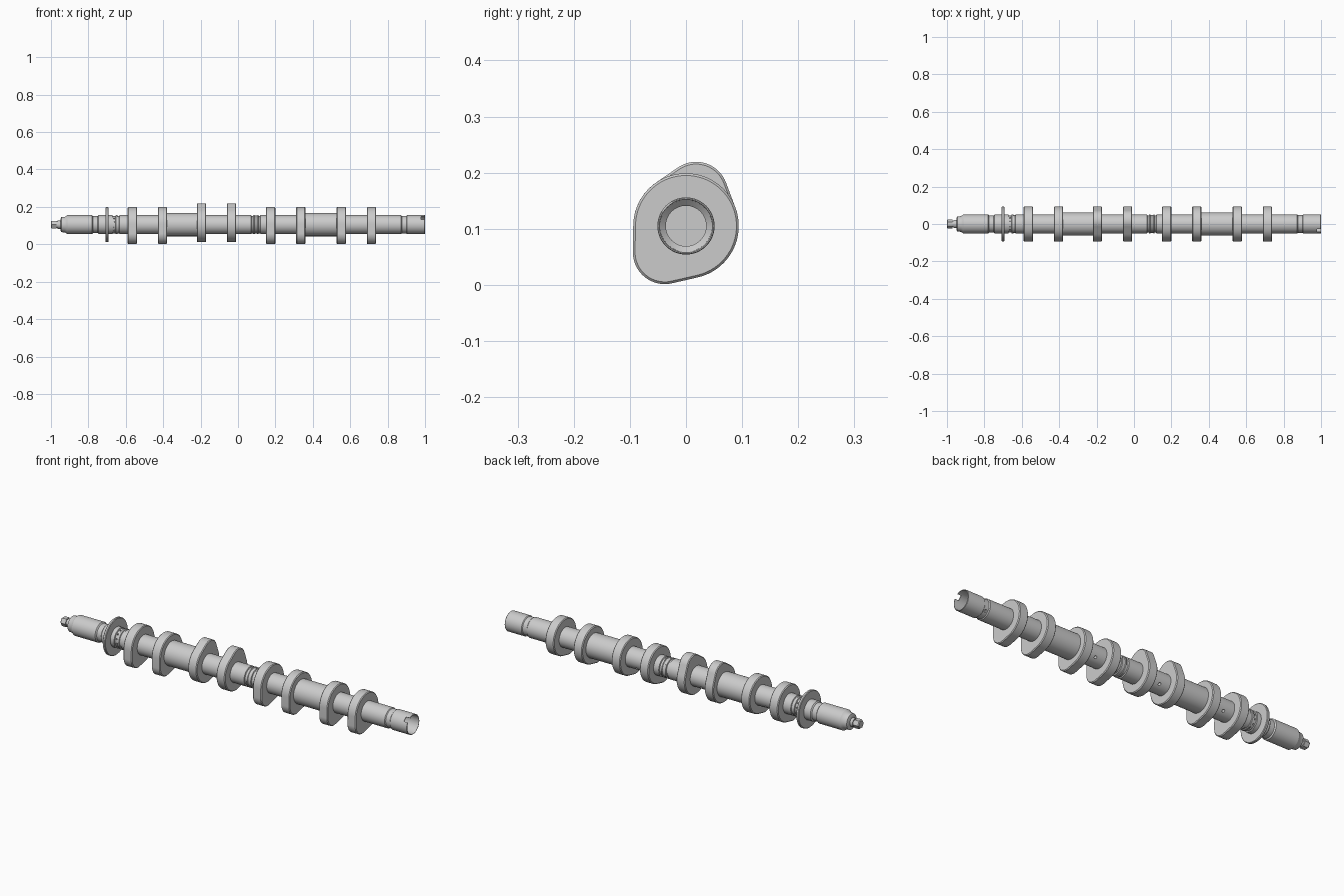
import bpy, bmesh, math
from mathutils import Vector, Matrix

if "Cube" in bpy.data.objects:
    bpy.data.objects.remove(bpy.data.objects["Cube"])

CZ = 0.105   # height of the shaft axis


def finish(name, bm, angle=30):
    bmesh.ops.recalc_face_normals(bm, faces=bm.faces[:])
    me = bpy.data.meshes.new(name)
    bm.to_mesh(me)
    bm.free()
    ob = bpy.data.objects.new(name, me)
    bpy.context.collection.objects.link(ob)
    smooth(ob, angle)
    return ob


def smooth(ob, angle=30):
    bpy.ops.object.select_all(action='DESELECT')
    ob.select_set(True)
    bpy.context.view_layer.objects.active = ob
    bpy.ops.object.shade_smooth_by_angle(angle=math.radians(angle))


def lathe(name, profile, n=64):
    """Closed solid of revolution about the shaft axis, profile of (x, r)."""
    bm = bmesh.new()
    rings = []
    for x, r in profile:
        rings.append([bm.verts.new((x, r * math.cos(2 * math.pi * i / n),
                                    CZ + r * math.sin(2 * math.pi * i / n))) for i in range(n)])
    for a, b in zip(rings, rings[1:]):
        for i in range(n):
            j = (i + 1) % n
            bm.faces.new((a[i], a[j], b[j], b[i]))
    bm.faces.new(rings[0])
    bm.faces.new(rings[-1])
    return finish(name, bm)


def lobe(name, x, nose_deg, base=0.094, nose=0.057, dist=0.06, w=0.05, ch=0.004):
    """Cam plate: base circle and nose circle joined by tangent flanks, edges chamfered."""
    phi, half = math.radians(nose_deg), math.acos((base - nose) / dist)

    def outline(inset):
        pts = []
        for i in range(25):
            t = phi - half + 2 * half * i / 24
            pts.append((dist * math.cos(phi) + (nose - inset) * math.cos(t),
                        dist * math.sin(phi) + (nose - inset) * math.sin(t)))
        for i in range(49):
            t = phi + half + (2 * math.pi - 2 * half) * i / 48
            pts.append(((base - inset) * math.cos(t), (base - inset) * math.sin(t)))
        return pts

    bm = bmesh.new()
    rings = [[bm.verts.new((x + dx, y, CZ + z)) for y, z in outline(s)]
             for dx, s in ((-w / 2, ch), (-w / 2 + ch, 0), (w / 2 - ch, 0), (w / 2, ch))]
    for a, b in zip(rings, rings[1:]):
        for i in range(len(a)):
            j = (i + 1) % len(a)
            bm.faces.new((a[i], a[j], b[j], b[i]))
    bm.faces.new(rings[0])
    bm.faces.new(rings[-1])
    return finish(name, bm)


def drill(bm, x, deg, r, depth, surface=0.052):
    d = Vector((0, math.cos(math.radians(deg)), math.sin(math.radians(deg))))
    m = Matrix.Translation(Vector((x, 0, CZ)) + d * surface) @ d.to_track_quat('Z', 'Y').to_matrix().to_4x4()
    bmesh.ops.create_cone(bm, cap_ends=True, segments=16, radius1=r, radius2=r, depth=2 * depth, matrix=m)


# main shaft, left to right, then back into the open bore
shaft = lathe("shaft", [
    (-0.95, 0.028), (-0.945, 0.040), (-0.925, 0.042), (-0.912, 0.051),
    (-0.78, 0.051), (-0.775, 0.045), (-0.75, 0.045), (-0.745, 0.051),
    (-0.672, 0.051), (-0.670, 0.046), (-0.655, 0.046), (-0.653, 0.051),
    (-0.645, 0.051), (-0.643, 0.047), (-0.635, 0.047), (-0.633, 0.051),
    (-0.40, 0.051), (-0.40, 0.062), (-0.195, 0.062), (-0.195, 0.051),
    (0.070, 0.051), (0.072, 0.046), (0.080, 0.046), (0.082, 0.051),
    (0.088, 0.051), (0.090, 0.048), (0.102, 0.048), (0.104, 0.051),
    (0.108, 0.051), (0.110, 0.046), (0.118, 0.046), (0.120, 0.051),
    (0.336, 0.051), (0.336, 0.062), (0.553, 0.062), (0.553, 0.051),
    (0.872, 0.051), (0.876, 0.047), (0.900, 0.047), (0.904, 0.051),
    (0.998, 0.051), (1.0, 0.0495), (1.0, 0.0475), (0.91, 0.0465), (0.90, 0.036), (0.70, 0.036)])

# oil holes and the end slot, cut from the shaft
bm = bmesh.new()
for x in (-0.484, -0.115, 0.255):
    drill(bm, x, -40, 0.007, 0.02)
drill(bm, 0.888, -40, 0.007, 0.025)
for k in range(12):
    drill(bm, -0.6625, 30 * k + 15, 0.004, 0.008, 0.048)
slot = Matrix.Translation((1.0, -0.036, CZ + 0.036)) @ Matrix.Rotation(math.radians(45), 4, 'X') \
    @ Matrix.Diagonal((0.044, 0.024, 0.04, 1))
bmesh.ops.create_cube(bm, size=1, matrix=slot)
cutter = finish("hole_cutter", bm)
cutter.hide_render = True
mod = shaft.modifiers.new("holes", 'BOOLEAN')
mod.operation, mod.solver, mod.object = 'DIFFERENCE', 'EXACT', cutter
bpy.context.view_layer.objects.active = shaft
bpy.ops.object.modifier_apply(modifier=mod.name)
bpy.data.objects.remove(cutter)
smooth(shaft)

# thrust flange
lathe("thrust_flange", [(-0.708, 0.091), (-0.705, 0.094), (-0.696, 0.094), (-0.693, 0.091)], 96)

# stepped drive tip with a six-sided end
lathe("tip_neck", [(-0.972, 0.017), (-0.965, 0.017), (-0.965, 0.022), (-0.93, 0.022)], 32)
lathe("hex_tip", [(-1.0, 0.020), (-0.996, 0.024), (-0.970, 0.024)], 6)

# four pairs of cam lobes: the second pair points up, the rest down and forward
for pair, (x, deg) in enumerate(((-0.484, 231), (-0.115, 72.6), (0.255, 231), (0.633, 231)), 1):
    for side, s in (("left", -1), ("right", 1)):
        lobe(f"cam_lobe_{pair}_{side}", x + s * 0.0805, deg)
